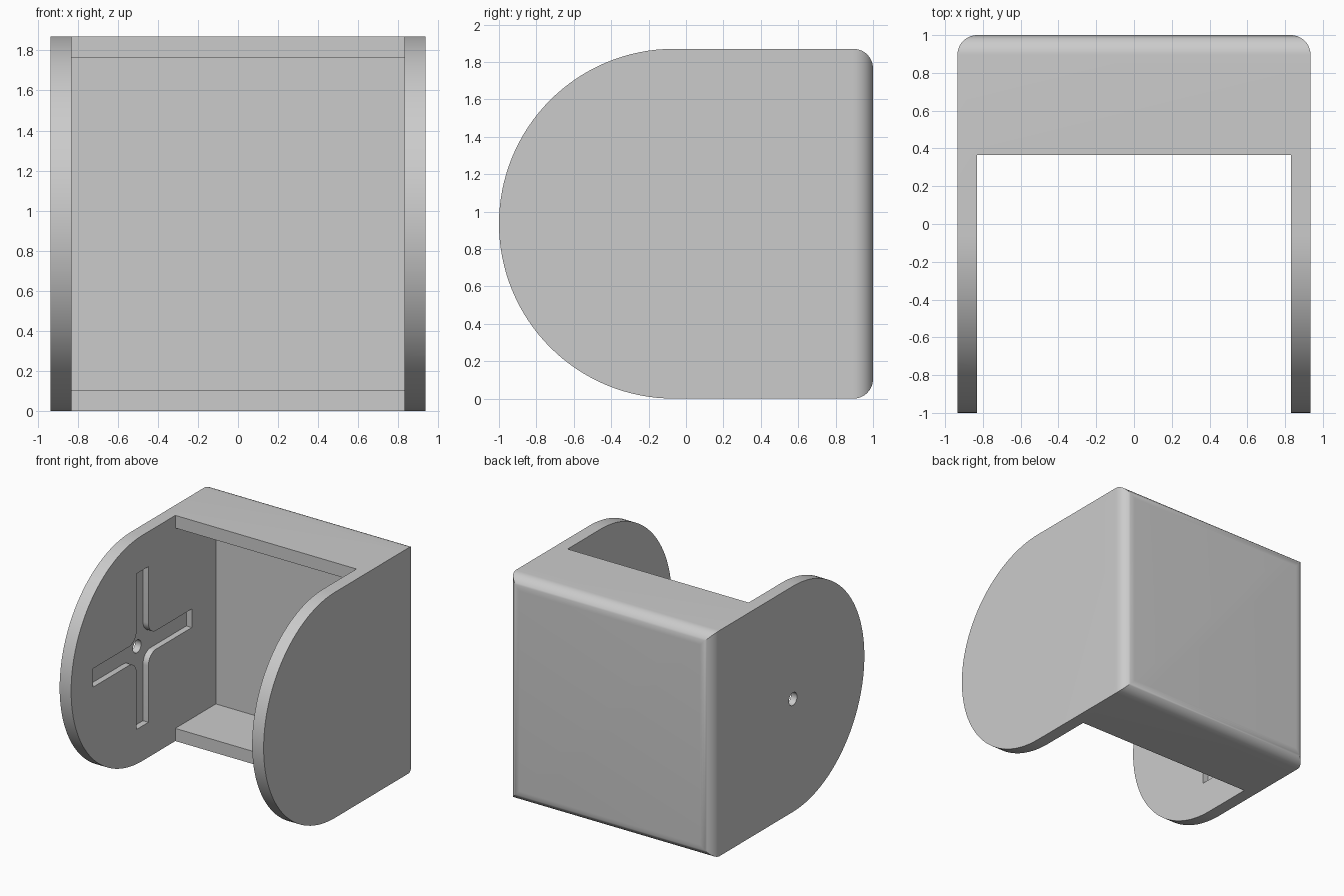
import bpy
import bmesh
from math import cos, sin, pi, radians
from mathutils import Vector, Matrix

HALF = 0.935            # half width, also the radius of the rounded plates
WALL = 0.105
INNER = HALF - WALL
PIVOT_Y, PIVOT_Z = HALF - 1, HALF
LIP_Y = 0.365           # front of the box section
TOP = 2 * HALF

if "Cube" in bpy.data.objects:
    bpy.data.objects.remove(bpy.data.objects["Cube"])

grey = bpy.data.materials.new("light_grey")
grey.use_nodes = True
grey.diffuse_color = (0.6, 0.6, 0.6, 1)
grey.node_tree.nodes["Principled BSDF"].inputs["Base Color"].default_value = (0.6, 0.6, 0.6, 1)


def arc(cx, cy, r, start, end, steps):
    """Points along an arc, angles in degrees."""
    angles = [radians(start + (end - start) * i / steps) for i in range(steps + 1)]
    return [(cx + r * cos(a), cy + r * sin(a)) for a in angles]


def prism(name, points, axis, low, high):
    """Extrude a profile along x (profile in y, z) or z (profile in x, y)."""
    def place(p, d):
        return (d, p[0], p[1]) if axis == "x" else (p[0], p[1], d)
    bm = bmesh.new()
    face = bm.faces.new([bm.verts.new(place(p, low)) for p in points])
    moved = bmesh.ops.extrude_face_region(bm, geom=[face])["geom"]
    verts = [g for g in moved if isinstance(g, bmesh.types.BMVert)]
    bmesh.ops.translate(bm, verts=verts, vec=Vector(place((0, 0), high - low)))
    bmesh.ops.recalc_face_normals(bm, faces=bm.faces)
    mesh = bpy.data.meshes.new(name)
    bm.to_mesh(mesh)
    bm.free()
    mesh.materials.append(grey)
    obj = bpy.data.objects.new(name, mesh)
    bpy.context.collection.objects.link(obj)
    return obj


def combine(target, cutter, operation):
    """Apply a boolean and discard the cutter."""
    mod = target.modifiers.new("cut", "BOOLEAN")
    mod.operation, mod.solver, mod.object = operation, "EXACT", cutter
    bpy.context.view_layer.update()
    graph = bpy.context.evaluated_depsgraph_get()
    mesh = bpy.data.meshes.new_from_object(target.evaluated_get(graph))
    target.modifiers.clear()
    target.data = mesh
    bpy.data.objects.remove(cutter)


# Side outline: half-round front, filleted back corners
side = (arc(PIVOT_Y, PIVOT_Z, HALF, 270, 90, 64)
        + arc(1 - WALL, TOP - WALL, WALL, 90, 0, 12)
        + arc(1 - WALL, WALL, WALL, 0, -90, 12))
bracket = prism("bracket", side, "x", -HALF, HALF)

# Plan outline: U shape with filleted back corners
plan = ([(HALF, -1.1)] + arc(HALF - WALL, 1 - WALL, WALL, 0, 90, 12)
        + arc(WALL - HALF, 1 - WALL, WALL, 90, 180, 12)
        + [(-HALF, -1.1), (-INNER, -1.1), (-INNER, LIP_Y), (INNER, LIP_Y), (INNER, -1.1)])
# Push the straight outer sides slightly out so they do not coincide
combine(bracket, prism("plan_cutter", plan, "z", -0.1, TOP + 0.1), "INTERSECT")

# Box cavity, open at the front
cavity = [(0, WALL), (1 - WALL, WALL), (1 - WALL, TOP - WALL), (0, TOP - WALL)]
combine(bracket, prism("cavity_cutter", cavity, "x", -INNER, INNER), "DIFFERENCE")

# Cross-shaped recess with filleted inner corners, inside the right plate
arm, w, r = 0.645, 0.077, 0.1
quarter = [(arm, -w), (arm, w)] + arc(w + r, w + r, r, 270, 180, 8)
cross = []
for k in range(4):
    turn = Matrix.Rotation(k * pi / 2, 2)
    cross += [Vector((PIVOT_Y, PIVOT_Z)) + turn @ Vector(p) for p in quarter]
combine(bracket, prism("cross_cutter", cross, "x", -INNER - 0.05, -INNER + 0.1), "DIFFERENCE")

# Screw hole through the right plate
hole = arc(PIVOT_Y, PIVOT_Z, 0.053, 0, 360, 24)[:-1]
combine(bracket, prism("hole_cutter", hole, "x", -1.1, -0.7), "DIFFERENCE")

bpy.ops.object.select_all(action="DESELECT")
bracket.select_set(True)
bpy.context.view_layer.objects.active = bracket
bpy.ops.object.shade_smooth_by_angle(angle=radians(30))
